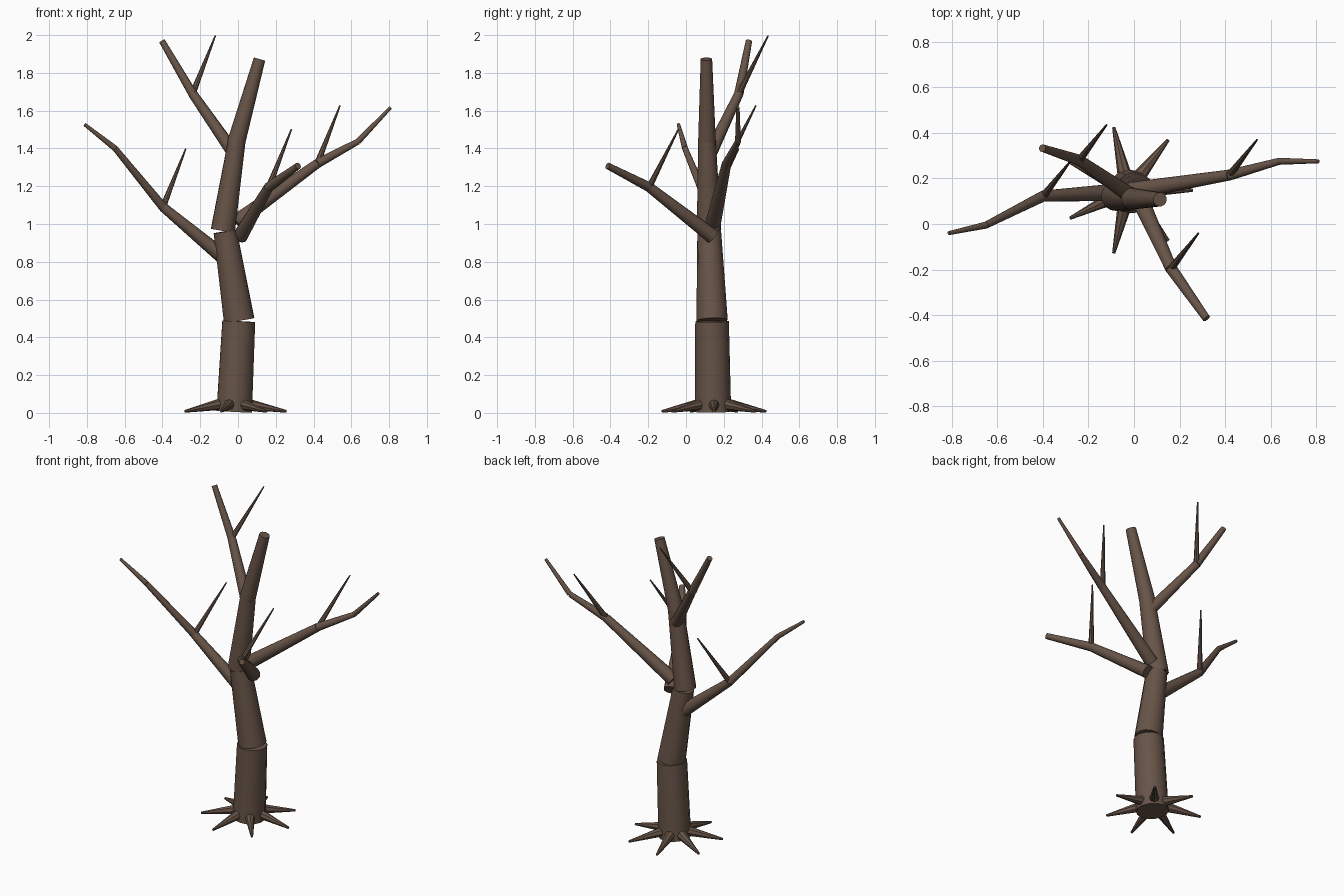
import bpy, math
from mathutils import Vector

bark = bpy.data.materials.new("bark_brown")
bark.diffuse_color = (0.135, 0.088, 0.064, 1)


def limb(name, a, b, r1, r2, sides):
    """Tapered, capped cylinder from point a to point b."""
    a, b = Vector(a), Vector(b)
    d = b - a
    bpy.ops.mesh.primitive_cone_add(vertices=sides, radius1=r1, radius2=r2,
                                    depth=d.length, location=(a + b) / 2)
    ob = bpy.context.object
    ob.name = name
    ob.rotation_euler = d.to_track_quat('Z', 'Y').to_euler()
    ob.data.materials.append(bark)
    bpy.ops.object.shade_smooth_by_angle(angle=math.radians(40))
    return ob


def chain(name, joints, sides):
    """Limbs joined end to end; each joint is (point, radius)."""
    for i, ((a, ra), (b, rb)) in enumerate(zip(joints, joints[1:])):
        limb(f"{name}_{i + 1}", a, b, ra, rb, sides)


# Trunk: four straight sections with open, wedge-shaped joints
trunk = [((-0.02, 0.143, 0.006), (0.004, 0.138, 0.485), 0.096, 0.089),
         ((0.006, 0.138, 0.49), (-0.068, 0.123, 0.96), 0.083, 0.063),
         ((-0.08, 0.122, 0.965), (-0.007, 0.111, 1.435), 0.065, 0.047),
         ((-0.01, 0.111, 1.43), (0.114, 0.108, 1.873), 0.048, 0.031)]
for i, (a, b, r1, r2) in enumerate(trunk):
    limb(f"trunk_{i + 1}", a, b, r1, r2, 14)

# Branches
chain("left_branch", [((-0.06, 0.14, 0.81), 0.041), ((-0.397, 0.123, 1.09), 0.025),
                      ((-0.65, -0.005, 1.40), 0.016), ((-0.812, -0.04, 1.527), 0.009)], 10)
chain("right_branch", [((-0.01, 0.145, 1.01), 0.041), ((0.42, 0.215, 1.32), 0.025),
                       ((0.636, 0.275, 1.437), 0.016), ((0.808, 0.275, 1.617), 0.009)], 10)
chain("front_branch", [((0.012, 0.14, 0.935), 0.041), ((0.163, -0.195, 1.195), 0.027),
                       ((0.318, -0.415, 1.308), 0.018)], 10)
chain("upper_branch", [((-0.015, 0.125, 1.365), 0.036), ((-0.24, 0.28, 1.69), 0.025),
                       ((-0.402, 0.333, 1.968), 0.017)], 10)

# Twigs: all lean the same way from the branch elbows
for name, base in (("left", (-0.397, 0.123, 1.09)), ("right", (0.42, 0.215, 1.32)),
                   ("front", (0.163, -0.195, 1.195)), ("upper", (-0.24, 0.28, 1.69))):
    base = Vector(base)
    limb(f"{name}_twig", base, base + Vector((0.12, 0.155, 0.307)), 0.017, 0.004, 8)

# Roots: seven spikes around the foot
for i in range(7):
    t = 2 * math.pi * i / 7
    c, s = math.cos(t), math.sin(t)
    limb(f"root_{i + 1}", (-0.026 + 0.08 * c, 0.148 + 0.08 * s, 0.045),
         (-0.026 + 0.283 * c, 0.148 + 0.283 * s, 0.008), 0.03, 0.007, 8)
